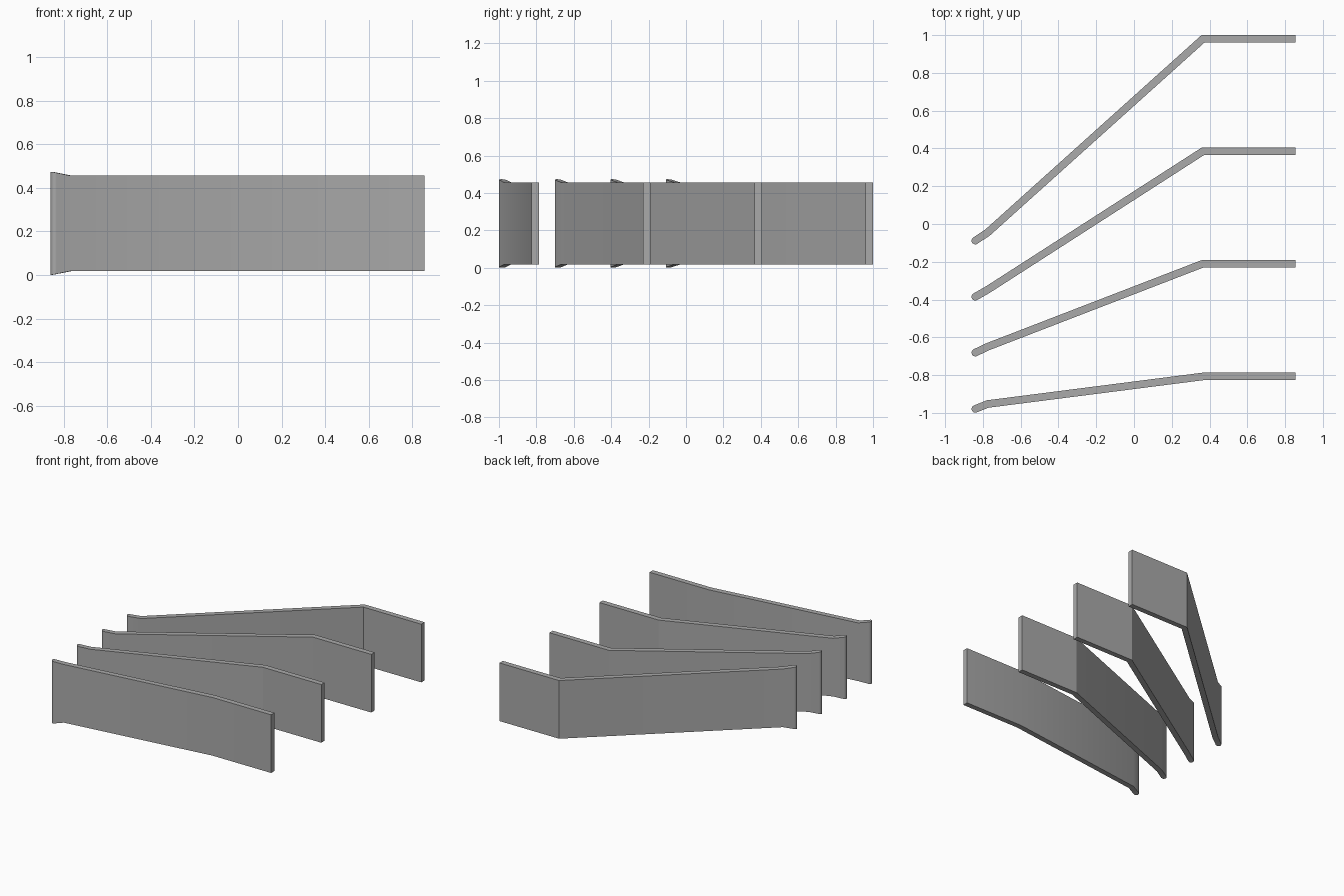
import bpy, bmesh, math
from mathutils import Vector

cube = bpy.data.objects.get("Cube")
if cube:
    bpy.data.objects.remove(cube, do_unlink=True)

grey = bpy.data.materials.new("plain grey")
grey.use_nodes = True
colour = (0.4, 0.4, 0.4, 1)
grey.diffuse_color = colour
grey.node_tree.nodes["Principled BSDF"].inputs["Base Color"].default_value = colour

R = 0.02                       # half thickness
LOW, HIGH = 0.018, 0.456       # height of the straight panels
FLARE = 0.0175                 # extra height at the rounded tip
BEND_X, TIP_X = -0.775, -0.84
CAP_STEPS = 12


def offsets(path):
    """Mitred sideways offset at every point of the centre line."""
    dirs = [(b - a).normalized() for a, b in zip(path, path[1:])]
    normals = [Vector((-d.y, d.x)) for d in dirs]
    result = [normals[0] * R]
    for n, m in zip(normals, normals[1:]):
        mid = (n + m).normalized()
        result.append(mid * R / mid.dot(n))
    result.append(normals[-1] * R)
    return result, dirs[-1], normals[-1]


def make_vane(name, y_straight, y_bend, y_tip):
    path = [Vector(p) for p in ((0.855, y_straight), (0.365, y_straight),
                                (BEND_X, y_bend), (TIP_X, y_tip))]
    offs, end_dir, end_normal = offsets(path)
    bm = bmesh.new()

    def column(p, flare):
        return (bm.verts.new((p.x, p.y, LOW - flare)),
                bm.verts.new((p.x, p.y, HIGH + flare)))

    # Side walls, the tip section grows in height
    flares = [0, 0, 0, FLARE * 0.75]
    left = [column(p + o, f) for p, o, f in zip(path, offs, flares)]
    right = [column(p - o, f) for p, o, f in zip(path, offs, flares)]

    # Half-round nose
    nose = []
    for i in range(1, CAP_STEPS):
        a = math.pi * i / CAP_STEPS
        p = path[-1] + R * (end_normal * math.cos(a) + end_dir * math.sin(a))
        nose.append(column(p, FLARE * (0.75 + 0.25 * math.sin(a))))

    ring = left + nose + right[::-1]
    for a, b in zip(ring, ring[1:] + ring[:1]):
        bm.faces.new((a[0], b[0], b[1], a[1]))

    # Top and bottom strips, then the nose caps
    for k in (0, 1):
        for i in range(3):
            bm.faces.new((left[i][k], left[i + 1][k], right[i + 1][k], right[i][k]))
        bm.faces.new([c[k] for c in [left[-1]] + nose + [right[-1]]])
    bmesh.ops.recalc_face_normals(bm, faces=bm.faces)

    mesh = bpy.data.meshes.new(name)
    bm.to_mesh(mesh)
    bm.free()
    mesh.materials.append(grey)
    obj = bpy.data.objects.new(name, mesh)
    bpy.context.collection.objects.link(obj)
    bpy.ops.object.select_all(action="DESELECT")
    obj.select_set(True)
    bpy.context.view_layer.objects.active = obj
    bpy.ops.object.shade_smooth_by_angle(angle=math.radians(20))


# Four guide vanes fanning out from front to back
make_vane("front_vane", -0.807, -0.953, -0.979)
make_vane("front_middle_vane", -0.21, -0.65, -0.681)
make_vane("back_middle_vane", 0.385, -0.348, -0.385)
make_vane("back_vane", 0.98, -0.045, -0.088)
